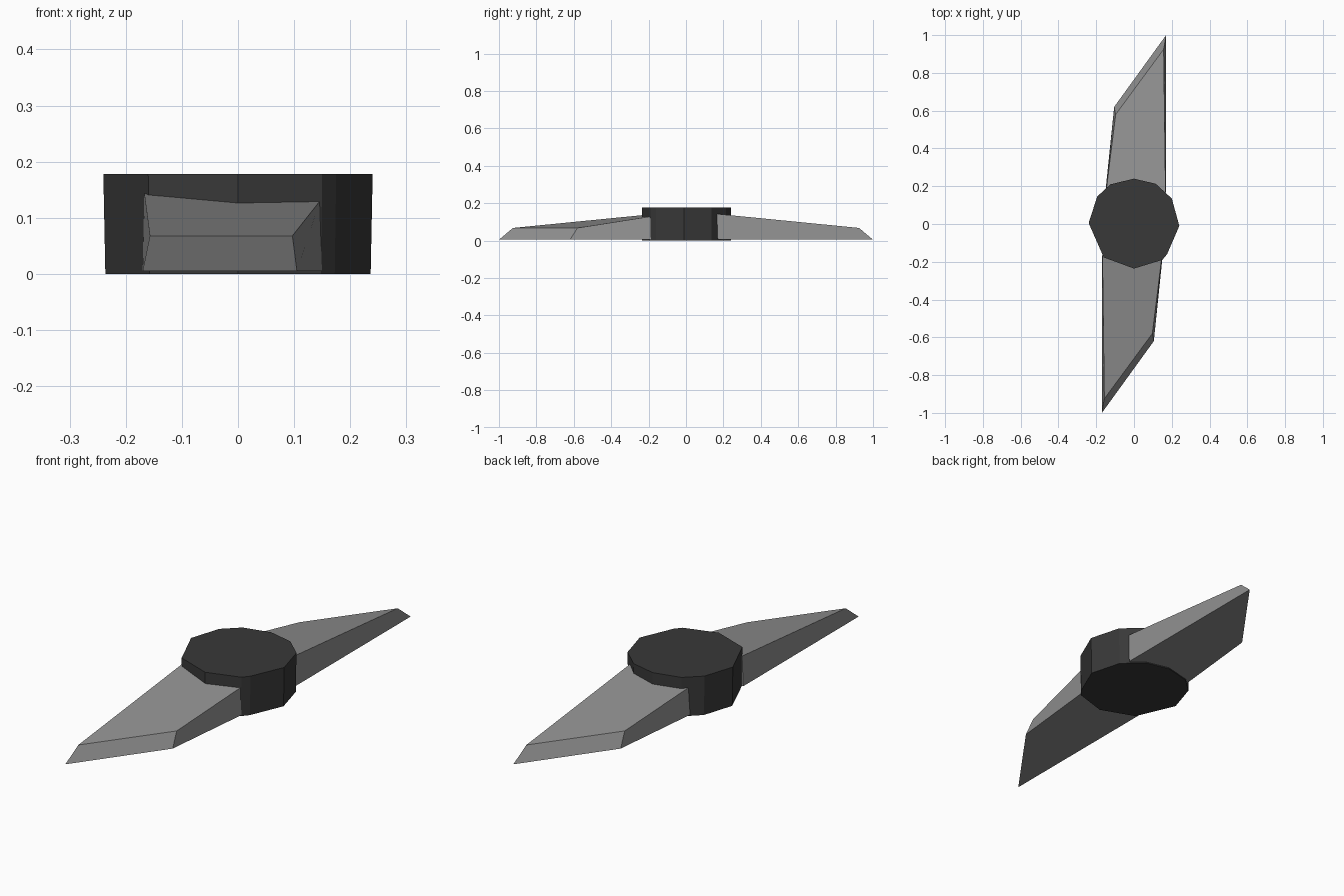
import bpy, bmesh

if "Cube" in bpy.data.objects:
    bpy.data.objects.remove(bpy.data.objects["Cube"])


def material(name, v):
    m = bpy.data.materials.new(name)
    m.diffuse_color = (v, v, v, 1)
    m.use_nodes = True
    m.node_tree.nodes["Principled BSDF"].inputs["Base Color"].default_value = m.diffuse_color
    return m


def loft(name, lower, upper, mat):
    """Flat-faced solid between two matching loops of 3D points."""
    bm = bmesh.new()
    a = [bm.verts.new(p) for p in lower]
    b = [bm.verts.new(p) for p in upper]
    n = len(a)
    bm.faces.new(a[::-1])
    bm.faces.new(b)
    for i in range(n):
        j = (i + 1) % n
        bm.faces.new((a[i], a[j], b[j], b[i]))
    bmesh.ops.recalc_face_normals(bm, faces=bm.faces)
    me = bpy.data.meshes.new(name)
    bm.to_mesh(me)
    bm.free()
    me.materials.append(mat)
    ob = bpy.data.objects.new(name, me)
    bpy.context.collection.objects.link(ob)
    return ob


dark = material("dark", 0.04)
grey = material("grey", 0.28)

# Hub: slightly uneven many-sided disc
outline = [(0, 0.24), (-0.125, 0.21), (-0.195, 0.145), (-0.24, 0.005),
           (-0.16, -0.177), (0, -0.236), (0.15, -0.19), (0.175, -0.16),
           (0.24, -0.01), (0.2, 0.135), (0.115, 0.213)]
loft("hub", [(x * 0.985, y, 0) for x, y in outline],
     [(x, y, 0.178) for x, y in outline], dark)

# Blades: tapered, raked tips with a bevelled rim, repeated by half turn
low = [(-0.17, -0.17, 0.005), (-0.17, -1.0, 0.005),
       (0.105, -0.62, 0.005), (0.15, -0.185, 0.005)]
top = [(-0.167, -0.165, 0.143), (-0.157, -0.925, 0.068),
       (0.097, -0.58, 0.068), (0.146, -0.185, 0.13)]
for name, s in (("front_blade", 1), ("back_blade", -1)):
    loft(name, [(s * x, s * y, z) for x, y, z in low],
         [(s * x, s * y, z) for x, y, z in top], grey)
